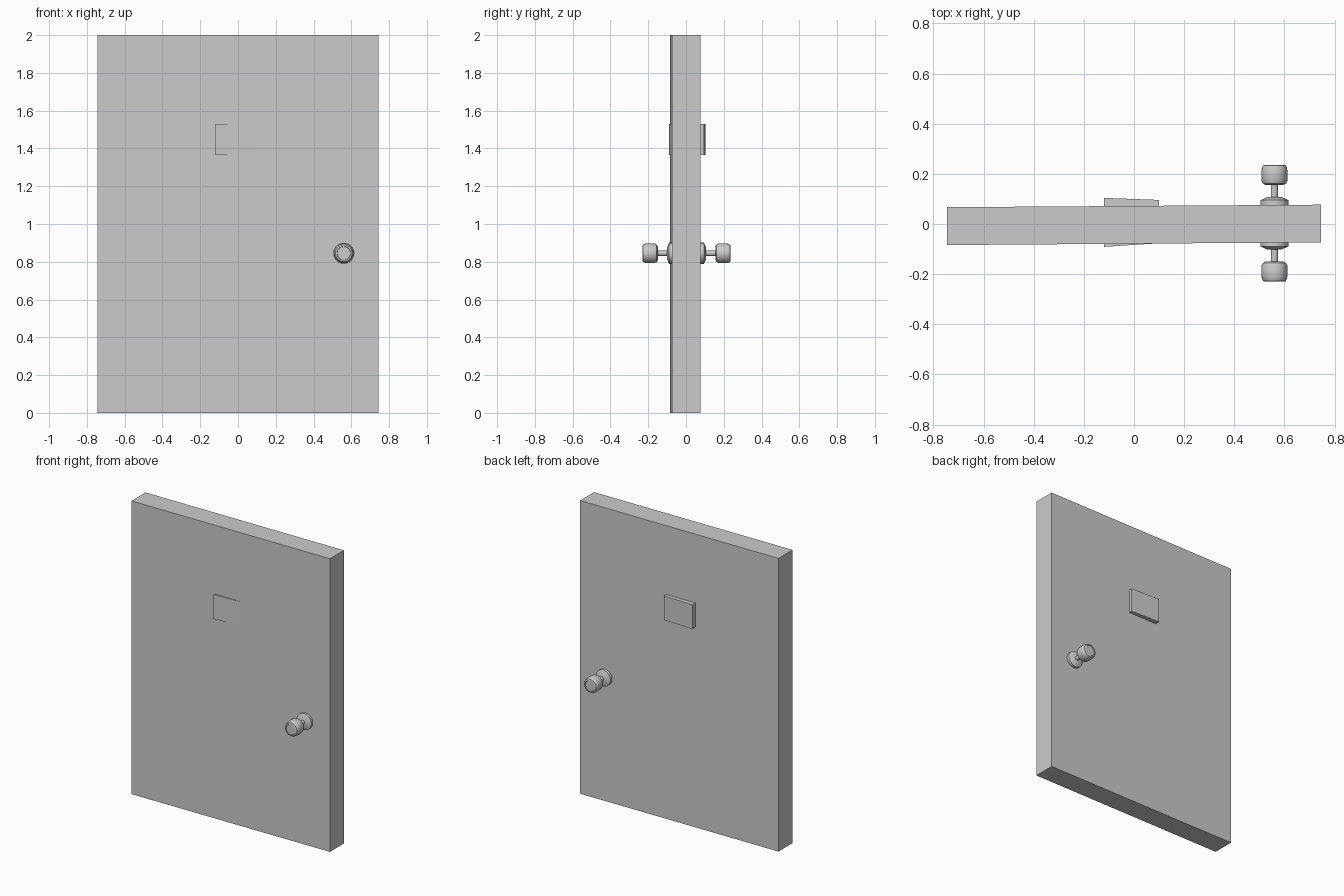
import bpy
import bmesh
import math

cube = bpy.data.objects.get("Cube")
if cube:
    bpy.data.objects.remove(cube)

grey = bpy.data.materials.new("plain_grey")
grey.use_nodes = True
grey.diffuse_color = (0.6, 0.6, 0.6, 1)
grey.node_tree.nodes["Principled BSDF"].inputs["Base Color"].default_value = (0.6, 0.6, 0.6, 1)


def finish(name, bm):
    bmesh.ops.recalc_face_normals(bm, faces=bm.faces)
    mesh = bpy.data.meshes.new(name)
    bm.to_mesh(mesh)
    bm.free()
    mesh.materials.append(grey)
    obj = bpy.data.objects.new(name, mesh)
    bpy.context.collection.objects.link(obj)
    return obj


def prism(name, outline, z0, z1):
    """Extrude a plan outline upward."""
    bm = bmesh.new()
    face = bm.faces.new([bm.verts.new((x, y, z0)) for x, y in outline])
    top = bmesh.ops.extrude_face_region(bm, geom=[face])["geom"]
    verts = [v for v in top if isinstance(v, bmesh.types.BMVert)]
    bmesh.ops.translate(bm, verts=verts, vec=(0, 0, z1 - z0))
    return finish(name, bm)


def lathe(name, profile, centre, side):
    """Spin a (radius, distance) profile around the y axis."""
    bm = bmesh.new()
    points = [bm.verts.new((r, side * d, 0)) for r, d in profile]
    edges = [bm.edges.new(pair) for pair in zip(points, points[1:])]
    bmesh.ops.spin(bm, geom=points + edges, cent=(0, 0, 0), axis=(0, 1, 0),
                   angle=math.tau, steps=24, use_merge=False)
    bmesh.ops.remove_doubles(bm, verts=bm.verts, dist=0.0002)
    bmesh.ops.translate(bm, verts=bm.verts, vec=centre)
    obj = finish(name, bm)
    bpy.ops.object.select_all(action='DESELECT')
    obj.select_set(True)
    bpy.context.view_layer.objects.active = obj
    bpy.ops.object.shade_smooth_by_angle(angle=math.radians(35))


# Door slab, very slightly ajar
prism("door_slab", [(-0.745, -0.084), (0.745, -0.073), (0.745, 0.077), (-0.745, 0.067)], 0, 2)

# Plate passing through the slab
prism("name_plate", [(-0.12, -0.091), (0.10, -0.077), (0.10, 0.096), (-0.12, 0.104)], 1.365, 1.53)

# Rosette, neck and knob on both faces
rosette = [(0, 0.06), (0.056, 0.06), (0.056, 0.092), (0.03, 0.104), (0, 0.104)]
neck = [(0, 0.09), (0.014, 0.09), (0.014, 0.16), (0, 0.16)]
knob = [(0, 0.152), (0.034, 0.152), (0.047, 0.159), (0.052, 0.170), (0.052, 0.208),
        (0.05, 0.222), (0.045, 0.231), (0.037, 0.233), (0.035, 0.23), (0, 0.23)]
for label, side in (("front", -1), ("back", 1)):
    for part, profile in (("rosette", rosette), ("neck", neck), ("knob", knob)):
        lathe(f"{label}_{part}", profile, (0.56, 0.003, 0.845), side)
